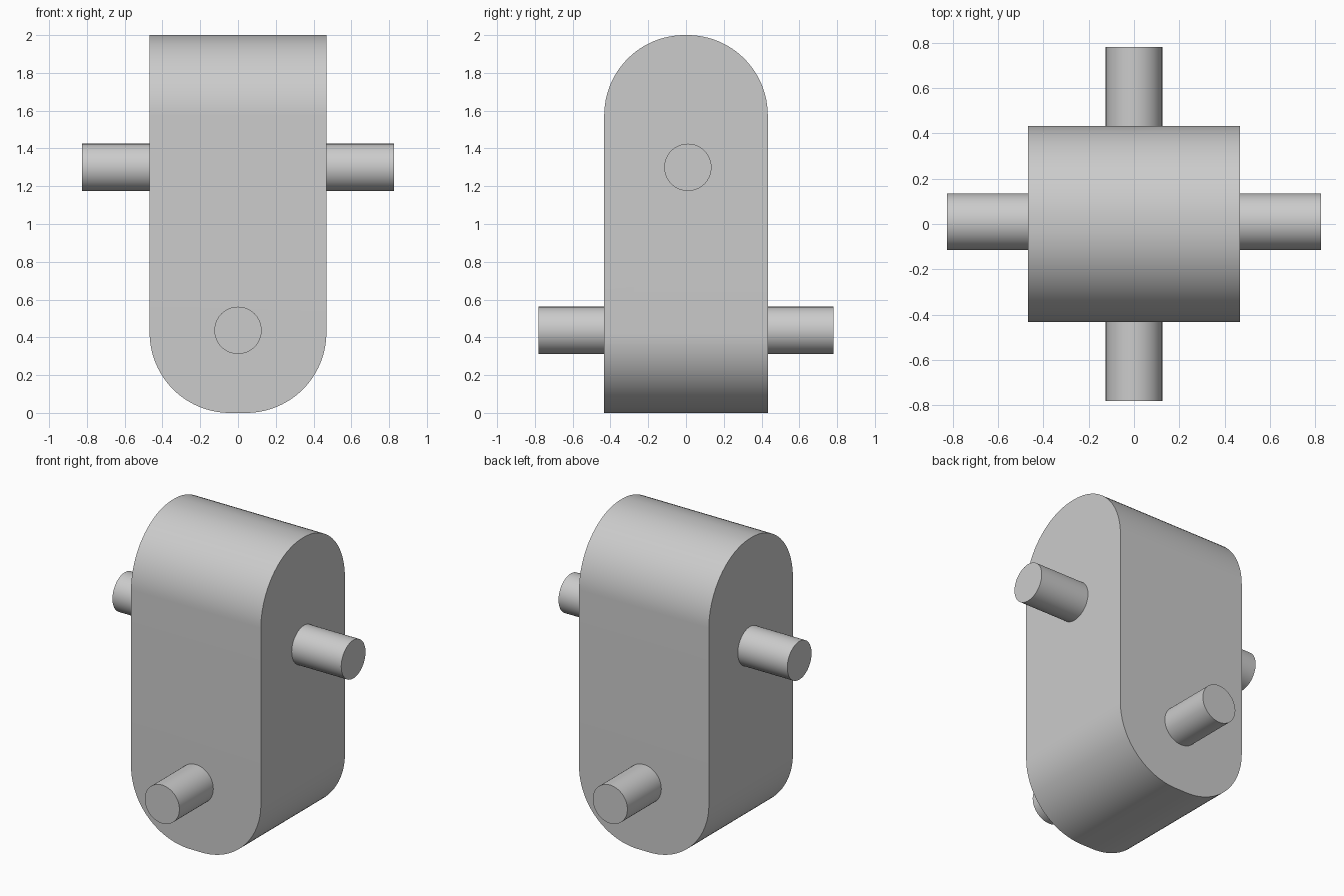
import bpy, bmesh, math
from mathutils import Matrix

if "Cube" in bpy.data.objects:
    bpy.data.objects.remove(bpy.data.objects["Cube"], do_unlink=True)

grey = bpy.data.materials.new("plain grey")
colour = (0.6, 0.6, 0.6, 1)
grey.use_nodes = True
grey.diffuse_color = colour
grey.node_tree.nodes["Principled BSDF"].inputs["Base Color"].default_value = colour

HALF_X, HALF_Y, HEIGHT = 0.468, 0.433, 2.0
FILLET = 0.425


def finish(bm, name):
    mesh = bpy.data.meshes.new(name)
    bm.to_mesh(mesh)
    bm.free()
    mesh.materials.append(grey)
    obj = bpy.data.objects.new(name, mesh)
    bpy.context.collection.objects.link(obj)
    bpy.ops.object.select_all(action="DESELECT")
    obj.select_set(True)
    bpy.context.view_layer.objects.active = obj
    bpy.ops.object.shade_smooth_by_angle(angle=math.radians(30))


# Block: top edges rounded along x, bottom edges rounded along y
bm = bmesh.new()
bmesh.ops.create_cube(bm, size=1, matrix=Matrix.Translation((0, 0, HEIGHT / 2))
                      @ Matrix.Diagonal((2 * HALF_X, 2 * HALF_Y, HEIGHT, 1)))


def is_rounded(edge):
    a, b = (v.co for v in edge.verts)
    if abs(a.z - b.z) > 0.1:
        return False
    along_x = abs(a.x - b.x) > 0.1
    return along_x == (a.z > HEIGHT / 2)


bmesh.ops.bevel(bm, geom=[e for e in bm.edges if is_rounded(e)], offset=FILLET,
                offset_type="OFFSET", segments=24, profile=0.5, affect="EDGES")
finish(bm, "block")


# Pins: one shaft through the block on each horizontal axis
def pin(name, length, centre, axis):
    bm = bmesh.new()
    place = Matrix.Translation(centre) @ Matrix.Rotation(math.pi / 2, 4, axis)
    bmesh.ops.create_cone(bm, cap_ends=True, segments=64, radius1=0.125,
                          radius2=0.125, depth=length, matrix=place)
    finish(bm, name)


pin("upper_side_pin", 1.65, (0, 0.01, 1.3), "Y")
pin("lower_front_pin", 1.564, (0, 0, 0.437), "X")
